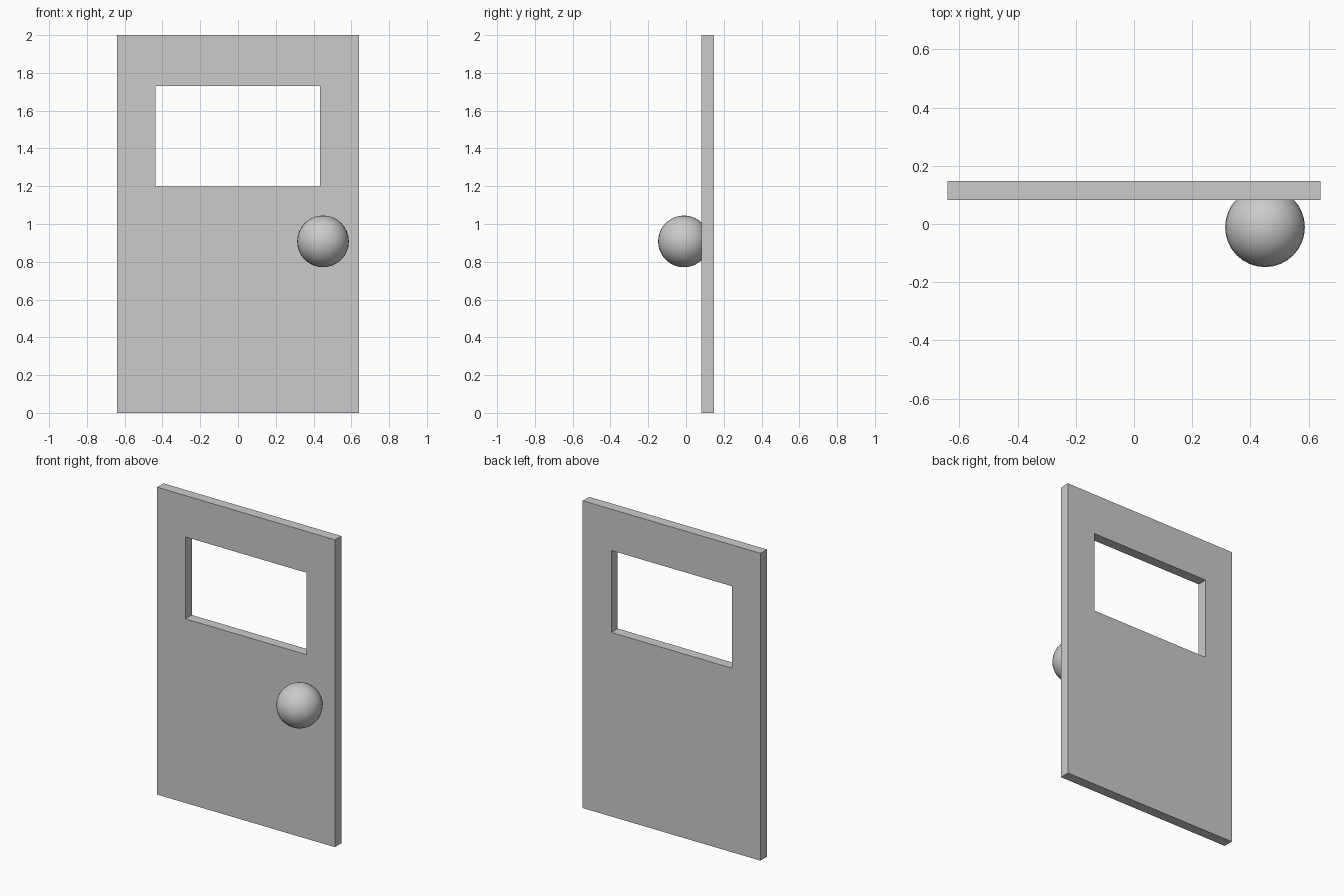
import bpy, bmesh

if "Cube" in bpy.data.objects:
    bpy.data.objects.remove(bpy.data.objects["Cube"])

FRONT, BACK = 0.082, 0.148


def rect(bm, x0, x1, z0, z1):
    return [bm.verts.new((x, FRONT, z)) for x, z in ((x0, z0), (x1, z0), (x1, z1), (x0, z1))]


# Door slab: a ring of faces around the window opening, extruded to thickness
bm = bmesh.new()
outer = rect(bm, -0.64, 0.64, 0.0, 2.0)
inner = rect(bm, -0.436, 0.434, 1.198, 1.731)
for i in range(4):
    j = (i + 1) % 4
    bm.faces.new((outer[i], outer[j], inner[j], inner[i]))
ext = bmesh.ops.extrude_face_region(bm, geom=bm.faces[:], use_keep_orig=True)
moved = [g for g in ext["geom"] if isinstance(g, bmesh.types.BMVert)]
bmesh.ops.translate(bm, verts=moved, vec=(0, BACK - FRONT, 0))
bmesh.ops.recalc_face_normals(bm, faces=bm.faces[:])
mesh = bpy.data.meshes.new("door_panel")
bm.to_mesh(mesh)
bm.free()
door = bpy.data.objects.new("door_panel", mesh)
bpy.context.collection.objects.link(door)

# Round knob, partly sunk into the front of the door
bpy.ops.mesh.primitive_uv_sphere_add(segments=32, ring_count=16, radius=0.137,
                                     location=(0.45, -0.011, 0.908))
knob = bpy.context.object
knob.name = "door_knob"
bpy.ops.object.shade_smooth()
